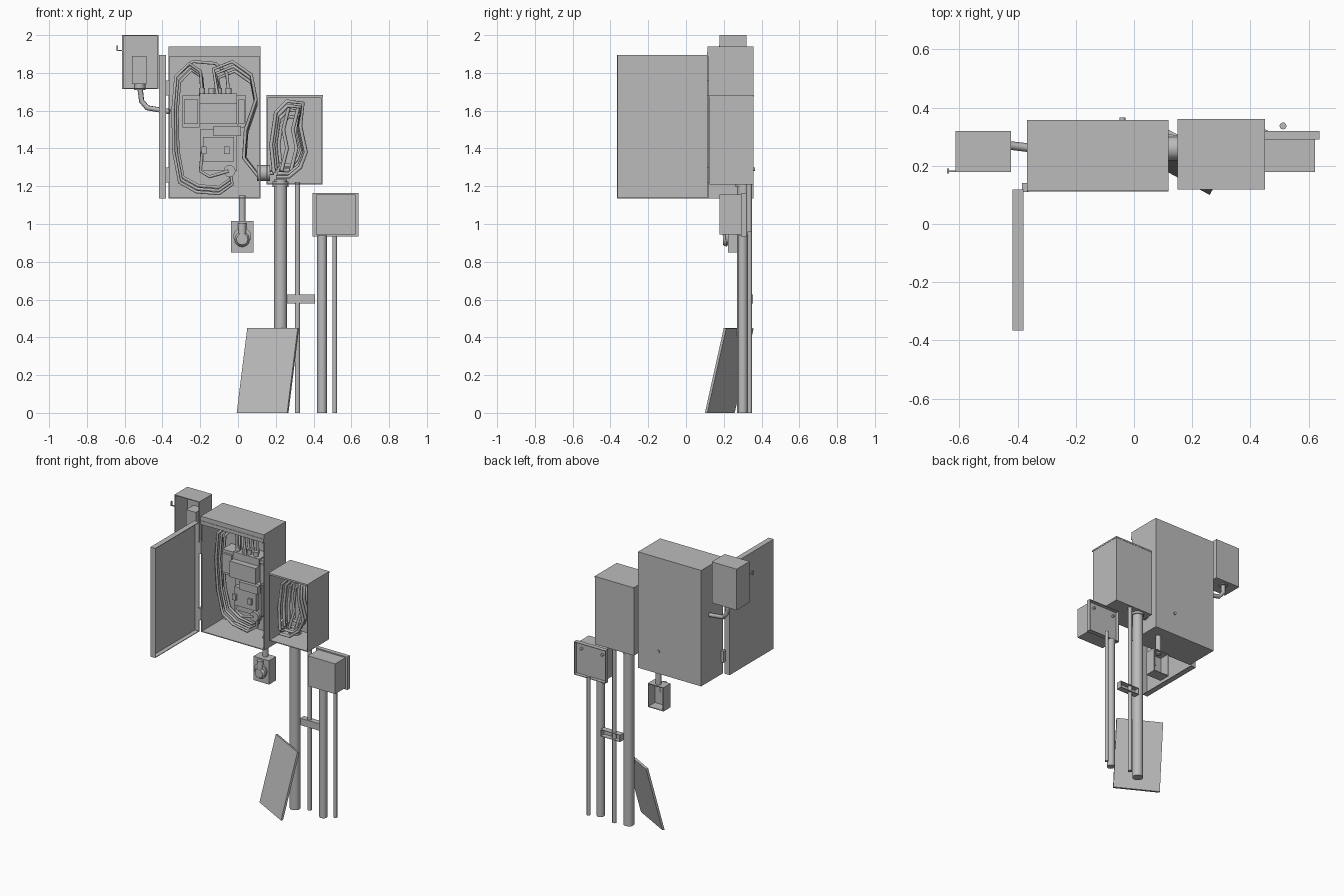
import bpy, bmesh, math
from mathutils import Vector, Matrix

if "Cube" in bpy.data.objects:
    bpy.data.objects.remove(bpy.data.objects["Cube"])

grey = bpy.data.materials.new("plain grey")
grey.use_nodes = True
COLOUR = (0.5, 0.5, 0.5, 1)
grey.diffuse_color = COLOUR
grey.node_tree.nodes["Principled BSDF"].inputs["Base Color"].default_value = COLOUR


def finish(name, bm, smooth=False):
    mesh = bpy.data.meshes.new(name)
    bmesh.ops.recalc_face_normals(bm, faces=bm.faces)
    bm.to_mesh(mesh)
    bm.free()
    mesh.materials.append(grey)
    obj = bpy.data.objects.new(name, mesh)
    bpy.context.collection.objects.link(obj)
    if smooth:
        bpy.ops.object.select_all(action="DESELECT")
        obj.select_set(True)
        bpy.context.view_layer.objects.active = obj
        bpy.ops.object.shade_smooth_by_angle(angle=math.radians(50))
    return obj


def box(name, x, y, z, opening=None, wall=0.008, depth=None):
    """Box from ranges; an opening direction hollows it out from that side."""
    lo, hi = Vector((x[0], y[0], z[0])), Vector((x[1], y[1], z[1]))
    bm = bmesh.new()
    bmesh.ops.create_cube(bm, size=1)
    bmesh.ops.scale(bm, vec=hi - lo, verts=bm.verts)
    bmesh.ops.translate(bm, vec=(lo + hi) / 2, verts=bm.verts)
    if opening:
        out = Vector(opening)
        bm.normal_update()
        face = max(bm.faces, key=lambda f: f.normal.dot(out))
        bmesh.ops.inset_region(bm, faces=[face], thickness=wall)
        if depth is None:
            depth = abs((hi - lo).dot(out)) - wall
        inner = bmesh.ops.extrude_discrete_faces(bm, faces=[face])["faces"][0]
        bmesh.ops.translate(bm, vec=-out * depth, verts=inner.verts)
    return finish(name, bm)


def rod(name, a, b, r, r2=None, sides=12):
    a, b = Vector(a), Vector(b)
    turn = (b - a).to_track_quat("Z", "Y").to_matrix().to_4x4()
    bm = bmesh.new()
    bmesh.ops.create_cone(bm, cap_ends=True, segments=sides, radius1=r,
                          radius2=r if r2 is None else r2, depth=(b - a).length,
                          matrix=Matrix.Translation((a + b) / 2) @ turn)
    return finish(name, bm, True)


def cable(name, points, y, r=0.009, centre=(0, 0), scale=1):
    """Low-sided tube along (x, z) points, optionally shrunk about a centre."""
    curve = bpy.data.curves.new(name, "CURVE")
    curve.dimensions = "3D"
    curve.bevel_depth = r
    curve.bevel_resolution = 1
    curve.use_fill_caps = True
    line = curve.splines.new("POLY")
    line.points.add(len(points) - 1)
    for i, (p, (x, z)) in enumerate(zip(line.points, points)):
        sx = centre[0] + (x - centre[0]) * scale
        sz = centre[1] + (z - centre[1]) * scale
        p.co = (sx, y + 0.012 * math.sin(i * 1.3), sz, 1)
    curve.materials.append(grey)
    obj = bpy.data.objects.new(name, curve)
    bpy.context.collection.objects.link(obj)


FRONT, BACK = (0, -1, 0), (0, 1, 0)

# Main cabinet with hood, open door and hinges
box("main_cabinet", (-0.367, 0.118), (0.12, 0.358), (1.135, 1.89), FRONT)
box("cabinet_hood", (-0.367, 0.118), (0.115, 0.358), (1.89, 1.94))
box("hood_lip", (-0.367, 0.118), (0.112, 0.12), (1.885, 1.91))
box("cabinet_door", (-0.418, -0.38), (-0.365, 0.118), (1.135, 1.895), (1, 0, 0), 0.006, 0.03)
for z in (1.26, 1.72):
    box("door_hinge", (-0.385, -0.362), (0.11, 0.14), (z - 0.04, z + 0.04))
rod("back_screw", (-0.04, 0.355, 1.29), (-0.04, 0.365, 1.29), 0.01, sides=8)

# Switch gear inside the main cabinet
box("contactor_body", (-0.205, -0.005), (0.20, 0.352), (1.53, 1.64))
box("contactor_top", (-0.205, -0.005), (0.24, 0.352), (1.64, 1.69))
for x0, x1 in ((-0.295, -0.205), (-0.005, 0.042)):
    box("contactor_side", (x0, x1), (0.25, 0.352), (1.51, 1.68))
    box("side_cover", (x0 + 0.008, x1 - 0.008), (0.235, 0.25), (1.53, 1.66))
box("relay_body", (-0.20, -0.005), (0.26, 0.352), (1.28, 1.50))
box("relay_face", (-0.185, -0.02), (0.225, 0.26), (1.33, 1.46))
box("terminal_plate", (-0.13, 0.015), (0.195, 0.225), (1.465, 1.52))
for x in (-0.18, -0.06):
    box("relay_button", (x - 0.014, x + 0.014), (0.21, 0.226), (1.37, 1.41))
for x in (-0.19, -0.14, -0.10, -0.05):
    rod("terminal", (x, 0.27, 1.68), (x, 0.27, 1.72), 0.016, sides=8)

# Cables running around the main cabinet
left_loop = [(-0.19, 1.69), (-0.20, 1.81), (-0.26, 1.85), (-0.33, 1.78), (-0.345, 1.6),
             (-0.34, 1.38), (-0.31, 1.22), (-0.22, 1.17), (-0.10, 1.16), (-0.03, 1.21),
             (-0.04, 1.28)]
right_loop = [(-0.11, 1.69), (-0.13, 1.82), (-0.03, 1.86), (0.07, 1.79), (0.095, 1.66),
              (0.04, 1.5), (0.03, 1.35), (0.10, 1.26), (0.19, 1.27)]
for i, s in enumerate((1, 0.95, 0.9)):
    cable("left_cable", left_loop, 0.26 + 0.025 * i, centre=(-0.12, 1.5), scale=s)
    cable("right_cable", right_loop, 0.24 + 0.03 * i, centre=(0.1, 1.35), scale=s)
cable("top_cable", [(-0.05, 1.70), (-0.06, 1.80), (-0.12, 1.85), (-0.24, 1.86), (-0.31, 1.80)], 0.29)
cable("relay_cable", [(-0.19, 1.38), (-0.20, 1.28), (-0.15, 1.25), (-0.05, 1.28)], 0.25)
rod("cable_gland", (-0.045, 0.24, 1.28), (-0.045, 0.352, 1.28), 0.032)

# Cable duct joining the two cabinets
rod("joining_duct", (0.10, 0.26, 1.27), (0.17, 0.26, 1.27), 0.042)

# Side cabinet with coiled cables
box("side_cabinet", (0.15, 0.448), (0.125, 0.358), (1.21, 1.672), FRONT)
box("side_cabinet_lid", (0.15, 0.45), (0.118, 0.36), (1.672, 1.682))
coil = [(0.19, 1.27), (0.175, 1.42), (0.20, 1.59), (0.26, 1.65), (0.345, 1.64), (0.33, 1.52),
        (0.36, 1.38), (0.33, 1.30), (0.27, 1.25), (0.20, 1.25)]
for i, s in enumerate((1, 0.9, 0.8, 0.65)):
    cable("coiled_cable", coil, 0.19 + 0.035 * i, 0.01, (0.29, 1.42), s)
for x in (0.27, 0.32):
    cable("hanging_cable", [(x, 1.62), (x - 0.03, 1.5), (x - 0.01, 1.4), (x - 0.04, 1.28)], 0.24, 0.01)

# Meter box at the upper side, with its conduit and latch
box("meter_box", (-0.613, -0.422), (0.178, 0.32), (1.715, 2.0), FRONT)
box("meter_unit", (-0.56, -0.485), (0.23, 0.313), (1.74, 1.89))
rod("meter_knob", (-0.52, 0.27, 1.71), (-0.52, 0.27, 1.74), 0.03, sides=8)
cable("meter_conduit", [(-0.52, 1.73), (-0.51, 1.65), (-0.48, 1.615), (-0.36, 1.595)], 0.27, 0.015)
box("meter_latch", (-0.64, -0.612), (0.178, 0.184), (1.915, 1.922))
box("meter_latch_tip", (-0.642, -0.636), (0.174, 0.19), (1.915, 1.945))

# Socket box hanging below the main cabinet
box("socket_box", (-0.037, 0.083), (0.222, 0.30), (0.85, 1.015), BACK)
rod("socket_conduit", (0.022, 0.27, 1.0), (0.022, 0.27, 1.15), 0.018)
rod("socket_collar", (0.022, 0.222, 0.935), (0.022, 0.21, 0.935), 0.048)
rod("socket_plug", (0.022, 0.215, 0.92), (0.022, 0.195, 0.92), 0.042, 0.03)
rod("plug_stem", (0.022, 0.215, 0.94), (0.022, 0.215, 1.005), 0.022)

# Junction box with back flange
box("junction_box", (0.412, 0.622), (0.178, 0.292), (0.945, 1.155))
box("junction_flange", (0.395, 0.638), (0.29, 0.32), (0.935, 1.163), BACK, 0.006, 0.024)
for x in (0.43, 0.59):
    rod("flange_screw", (x, 0.295, 1.12), (x, 0.315, 1.12), 0.008, sides=8)

# Ground pipes: x, y, radius, height
for x, y, r, top in ((0.225, 0.305, 0.035, 1.235), (0.315, 0.335, 0.014, 1.22),
                     (0.445, 0.30, 0.026, 0.94), (0.512, 0.337, 0.012, 0.96)):
    rod("ground_pipe", (x, y, 0), (x, y, top), r)
rod("pipe_collar", (0.225, 0.305, 1.195), (0.225, 0.305, 1.225), 0.042)

# Channel bracket across the pipes
box("pipe_bracket", (0.258, 0.408), (0.315, 0.355), (0.58, 0.628), BACK, 0.005, 0.034)

# Loose slab leaning against the pipe
corner = Vector((-0.007, 0.245, 0))
along, up = Vector((0.267, -0.145, 0)), Vector((0.056, 0.10, 0.45))
bm = bmesh.new()
slab = bm.faces.new([bm.verts.new(corner + p) for p in (Vector(), along, along + up, up)])
back = bmesh.ops.extrude_face_region(bm, geom=[slab])["geom"]
thickness = along.cross(up).normalized() * -0.015
bmesh.ops.translate(bm, vec=thickness * -1 if thickness.y < 0 else thickness,
                    verts=[v for v in back if isinstance(v, bmesh.types.BMVert)])
for v in bm.verts:
    v.co.z = min(max(v.co.z, 0), 0.45)
finish("leaning_slab", bm)
